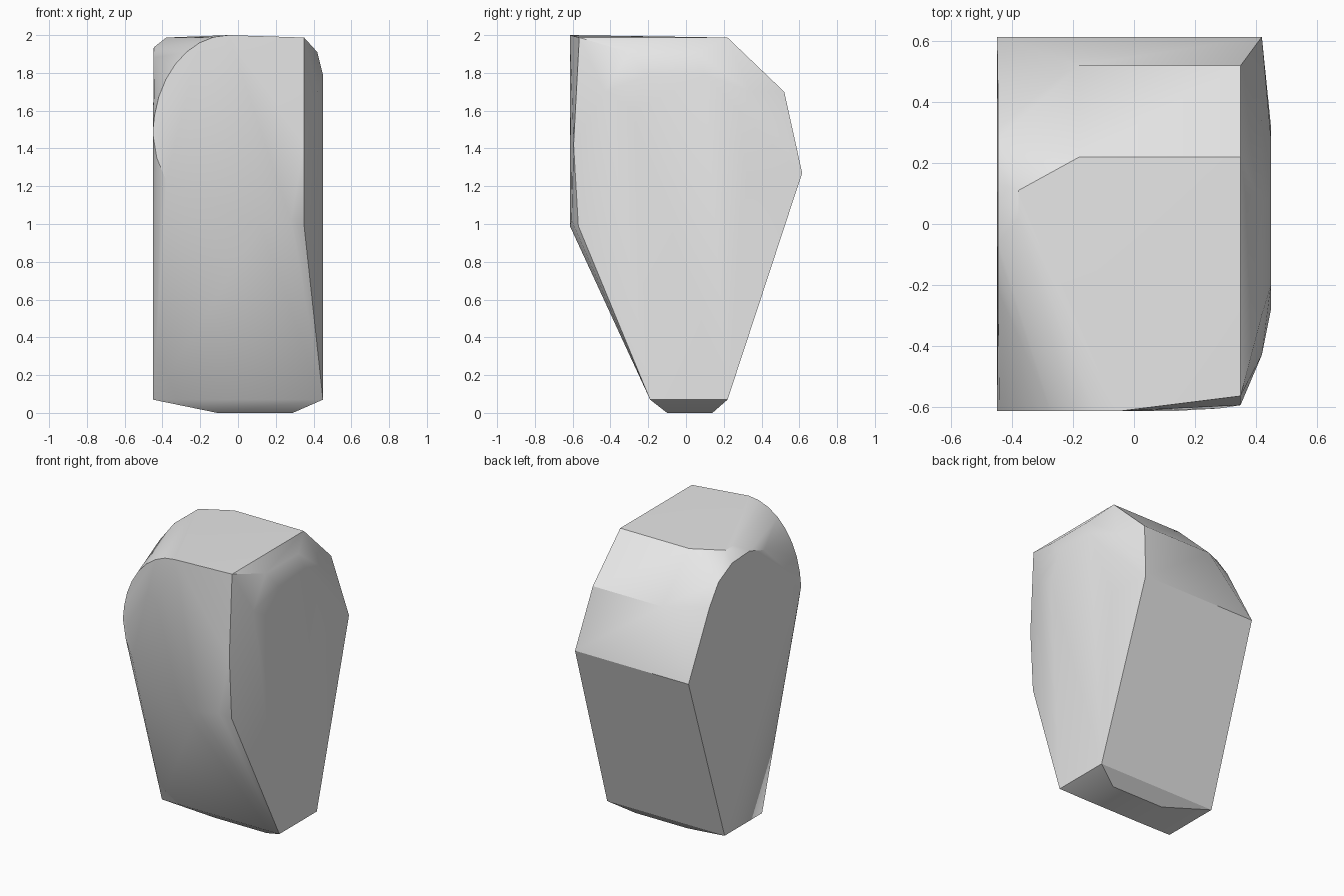
import bpy
import bmesh
from math import cos, sin, pi, radians

default_cube = bpy.data.objects.get("Cube")
if default_cube:
    bpy.data.objects.remove(default_cube, do_unlink=True)


def side_outline(x, outline):
    """Points of a cross-section at constant x, given as (y, z) pairs."""
    return [(x, y, z) for y, z in outline]


def level_outline(z, outline):
    """Points of a cross-section at constant z, given as (x, y) pairs."""
    return [(x, y, z) for x, y in outline]


def rectangle(left, right, front, back):
    return [(x, y) for x in (left, right) for y in (front, back)]


front_y = -0.615
back_y = 0.615
top_z = 1.987
half_width = 0.45
points = []

# Foot: small underside flaring out to the base rim
points += level_outline(0, rectangle(-0.11, 0.29, -0.1, 0.14))
points += level_outline(0.07, rectangle(-half_width, half_width, -0.19, 0.22))

# Flat top
points += level_outline(top_z, [(-0.38, 0.02), (-0.38, 0.11), (-0.18, 0.22),
                                (0.35, 0.22), (0.35, -0.565), (-0.17, -0.55)])

# Rounded shoulder arc on the front face
arc_steps = 8
for step in range(arc_steps + 1):
    angle = pi / 2 * step / arc_steps
    points.append((-0.05 - 0.4 * cos(angle), front_y, 1.47 + 0.53 * sin(angle)))

# Lower ridge and right edge of the front face
points += [(-0.43, front_y, 1.35), (-0.38, front_y, 1.23), (0.12, front_y, 0.99),
           (0.28, -0.606, 1.02), (0.35, -0.595, 1.42), (0.35, -0.57, 0.99)]

# Flat side with its curved upper edge
points += side_outline(-half_width, [(back_y, 1.27), (front_y, 1.5)])
points += side_outline(-0.446, [(0.38, 1.71), (0.28, 1.85), (0.13, 1.925),
                                (-0.06, 1.935), (-0.22, 1.88)])

# Back slopes
points += [(-0.18, 0.52, 1.7), (0.35, 0.52, 1.7), (0.42, back_y, 1.27)]

# Bulging side, stepped in towards its rim
points += side_outline(half_width, [(-0.28, 1.6), (-0.2, 1.79), (0.1, 1.79),
                                    (0.28, 1.6), (0.32, 1.27)])
points += side_outline(0.42, [(-0.43, 1.7), (-0.3, 1.91), (0.06, 1.91), (0.34, 1.7)])

# Wrap the sections in one faceted shell
mesh = bpy.data.meshes.new("stone_block")
shell = bmesh.new()
for point in points:
    shell.verts.new(point)
hull = bmesh.ops.convex_hull(shell, input=shell.verts[:])
unused = {item for key in ("geom_interior", "geom_unused")
          for item in hull[key] if isinstance(item, bmesh.types.BMVert)}
bmesh.ops.delete(shell, geom=list(unused), context="VERTS")
bmesh.ops.dissolve_limit(shell, angle_limit=radians(0.5),
                         verts=shell.verts[:], edges=shell.edges[:])
bmesh.ops.recalc_face_normals(shell, faces=shell.faces[:])
shell.to_mesh(mesh)
shell.free()

block = bpy.data.objects.new("stone_block", mesh)
bpy.context.collection.objects.link(block)

# Plain grey surface
grey = bpy.data.materials.new("light_grey")
grey.use_nodes = True
colour = (0.8, 0.8, 0.8, 1)
grey.diffuse_color = colour
grey.node_tree.nodes["Principled BSDF"].inputs["Base Color"].default_value = colour
mesh.materials.append(grey)

# Soft facets with sharp main edges
bpy.ops.object.select_all(action="DESELECT")
block.select_set(True)
bpy.context.view_layer.objects.active = block
bpy.ops.object.shade_smooth_by_angle(angle=radians(30))
